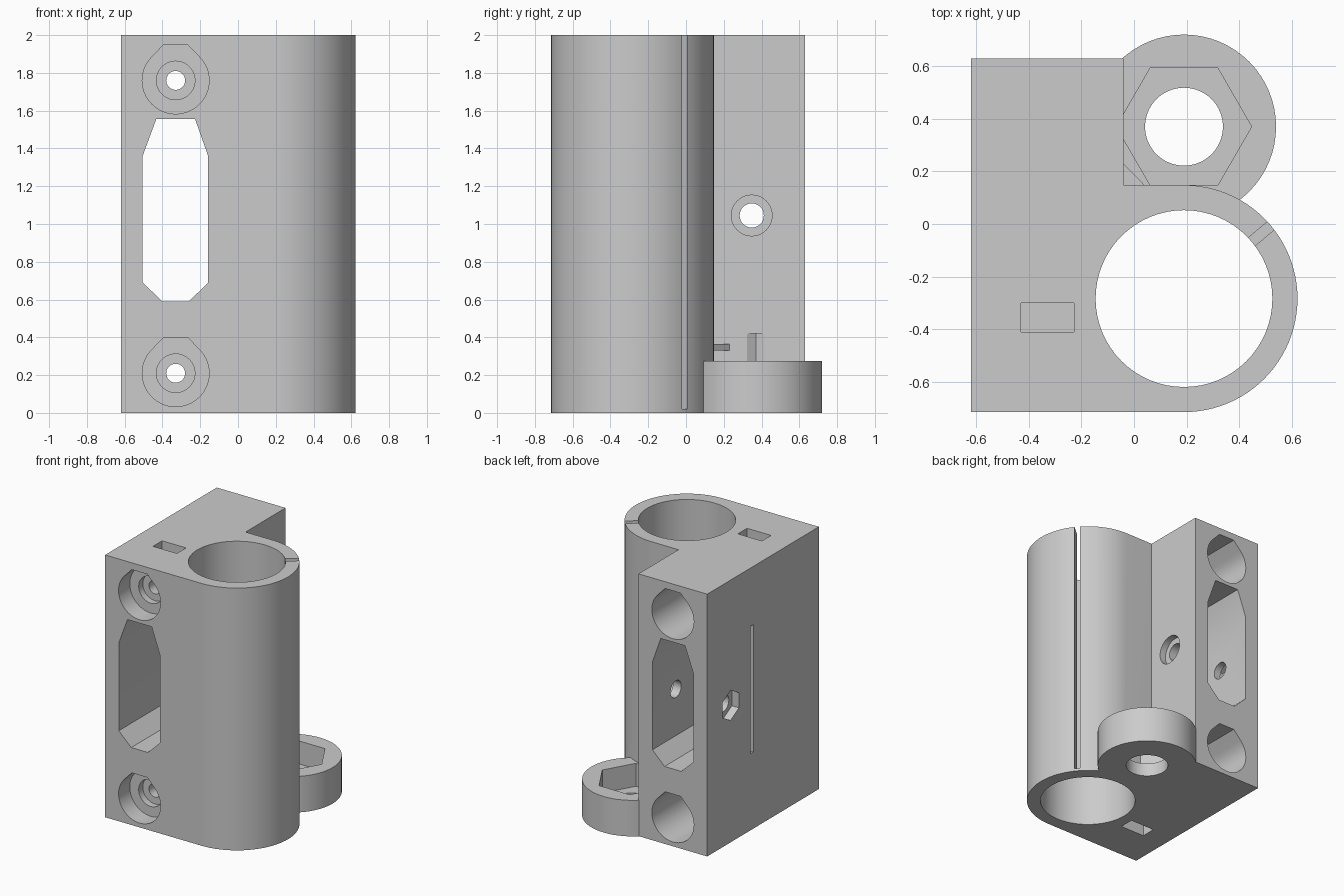
import bpy, bmesh
from math import cos, sin, radians
from mathutils import Vector

default = bpy.data.objects.get("Cube")
if default:
    bpy.data.objects.remove(default, do_unlink=True)

grey = bpy.data.materials.new("plain grey")
grey.use_nodes = True
grey.diffuse_color = (0.6, 0.6, 0.6, 1)
bsdf = next(n for n in grey.node_tree.nodes if n.type == 'BSDF_PRINCIPLED')
bsdf.inputs["Base Color"].default_value = (0.6, 0.6, 0.6, 1)


def arc(cx, cy, r, start=0, end=360, steps=64):
    """Points along an arc; a full turn leaves out the repeated last point."""
    count = steps if end - start == 360 else steps + 1
    angles = [radians(start + (end - start) * i / steps) for i in range(count)]
    return [(cx + r * cos(a), cy + r * sin(a)) for a in angles]


def rect(x0, y0, x1, y1):
    return [(x0, y0), (x1, y0), (x1, y1), (x0, y1)]


def prism(name, outline, axis, lo, hi):
    """Extrude a 2D outline along one axis."""
    place = {'x': lambda a, b, h: (h, a, b),
             'y': lambda a, b, h: (a, h, b),
             'z': lambda a, b, h: (a, b, h)}[axis]
    bm = bmesh.new()
    base = bm.faces.new([bm.verts.new(place(a, b, lo)) for a, b in outline])
    top = bmesh.ops.extrude_face_region(bm, geom=[base])["geom"]
    bmesh.ops.translate(bm, vec=Vector(place(0, 0, hi - lo)),
                        verts=[v for v in top if isinstance(v, bmesh.types.BMVert)])
    bmesh.ops.recalc_face_normals(bm, faces=bm.faces)
    mesh = bpy.data.meshes.new(name)
    bm.to_mesh(mesh)
    bm.free()
    mesh.materials.append(grey)
    obj = bpy.data.objects.new(name, mesh)
    bpy.context.collection.objects.link(obj)
    return obj


def combine(tool, operation):
    """Apply a boolean to the body and discard the tool."""
    mod = body.modifiers.new(tool.name, 'BOOLEAN')
    mod.operation, mod.solver, mod.object = operation, 'EXACT', tool
    bpy.context.view_layer.objects.active = body
    bpy.ops.object.modifier_apply(modifier=mod.name)
    bpy.data.objects.remove(tool, do_unlink=True)


def cut(name, outline, axis, lo, hi):
    combine(prism(name, outline, axis, lo, hi), 'DIFFERENCE')


# Body: block blended into the round bearing holder
bear_x, bear_y = 0.19, -0.2835
nut_x, nut_y = 0.19, 0.37
rod_x = -0.33
body = prism("bracket_body",
             [(-0.62, -0.715)] + arc(bear_x, bear_y, 0.4315, -90, 90, 48)
             + [(-0.04, 0.148), (-0.04, 0.63), (-0.62, 0.63)], 'z', 0, 2)

# Lead nut boss and small corner gusset
combine(prism("nut_boss", arc(nut_x, nut_y, 0.35), 'z', 0, 0.275), 'UNION')
combine(prism("corner_gusset", [(-0.06, 0.13), (0.055, 0.13), (0.04, 0.148),
                                (-0.04, 0.23), (-0.06, 0.23)], 'z', 0.33, 0.365), 'UNION')

# Bearing bore with its narrow clamp slit
cut("bearing_bore", arc(bear_x, bear_y, 0.336), 'z', -0.1, 2.1)
along = Vector((cos(radians(40)), sin(radians(40))))
side = Vector((-along.y, along.x)) * 0.02
centre = Vector((bear_x, bear_y))
cut("clamp_slit", [tuple(centre + along * d + side * s)
                   for d, s in ((0.3, -1), (0.5, -1), (0.5, 1), (0.3, 1))], 'z', 0.02, 2.1)

# Lead nut pocket and through hole
cut("nut_pocket", arc(nut_x, nut_y, 0.257, steps=6), 'z', 0.1, 0.42)
cut("nut_hole", arc(nut_x, nut_y, 0.148), 'z', -0.1, 0.2)

# Rod sockets with a flat roof, screw holes and captive nut slots
for z, slot_lo, slot_hi in ((0.21, -0.1, 0.31), (1.76, 1.66, 2.1)):
    socket = arc(rod_x, z, 0.177, 135, 405, 48) + [(rod_x + 0.065, z + 0.188),
                                                    (rod_x - 0.065, z + 0.188)]
    cut("front_recess", socket, 'y', -0.8, -0.58)
    cut("rod_socket", socket, 'y', -0.2, 0.8)
    cut("screw_head_recess", arc(rod_x, z, 0.102, steps=40), 'y', -0.65, -0.53)
    cut("screw_hole", arc(rod_x, z, 0.05, steps=32), 'y', -0.6, 0)
    cut("nut_slot", rect(-0.43, -0.41, -0.228, -0.3), 'z', slot_lo, slot_hi)

# Belt window through the block and the slit in its outer wall
cut("belt_window", [(-0.505, 0.69), (-0.4, 0.59), (-0.26, 0.59), (-0.158, 0.69),
                    (-0.158, 1.36), (-0.228, 1.557), (-0.432, 1.557), (-0.505, 1.36)],
    'y', -0.8, 0.8)
cut("wall_slit", rect(0.075, 0.585, 0.11, 1.555), 'x', -0.7, -0.45)

# Cross screw hole with hexagonal and round recesses
cut("cross_hole", arc(0.348, 1.045, 0.064, steps=32), 'x', -0.7, 0.05)
cut("cross_nut_recess", arc(0.348, 1.045, 0.115, 30, 390, 6), 'x', -0.7, -0.56)
cut("cross_head_recess", arc(0.348, 1.045, 0.108, steps=40), 'x', -0.09, 0.1)

# Smooth rounded walls, crisp edges
bpy.ops.object.select_all(action='DESELECT')
body.select_set(True)
bpy.context.view_layer.objects.active = body
bpy.ops.object.shade_smooth_by_angle(angle=radians(25))
